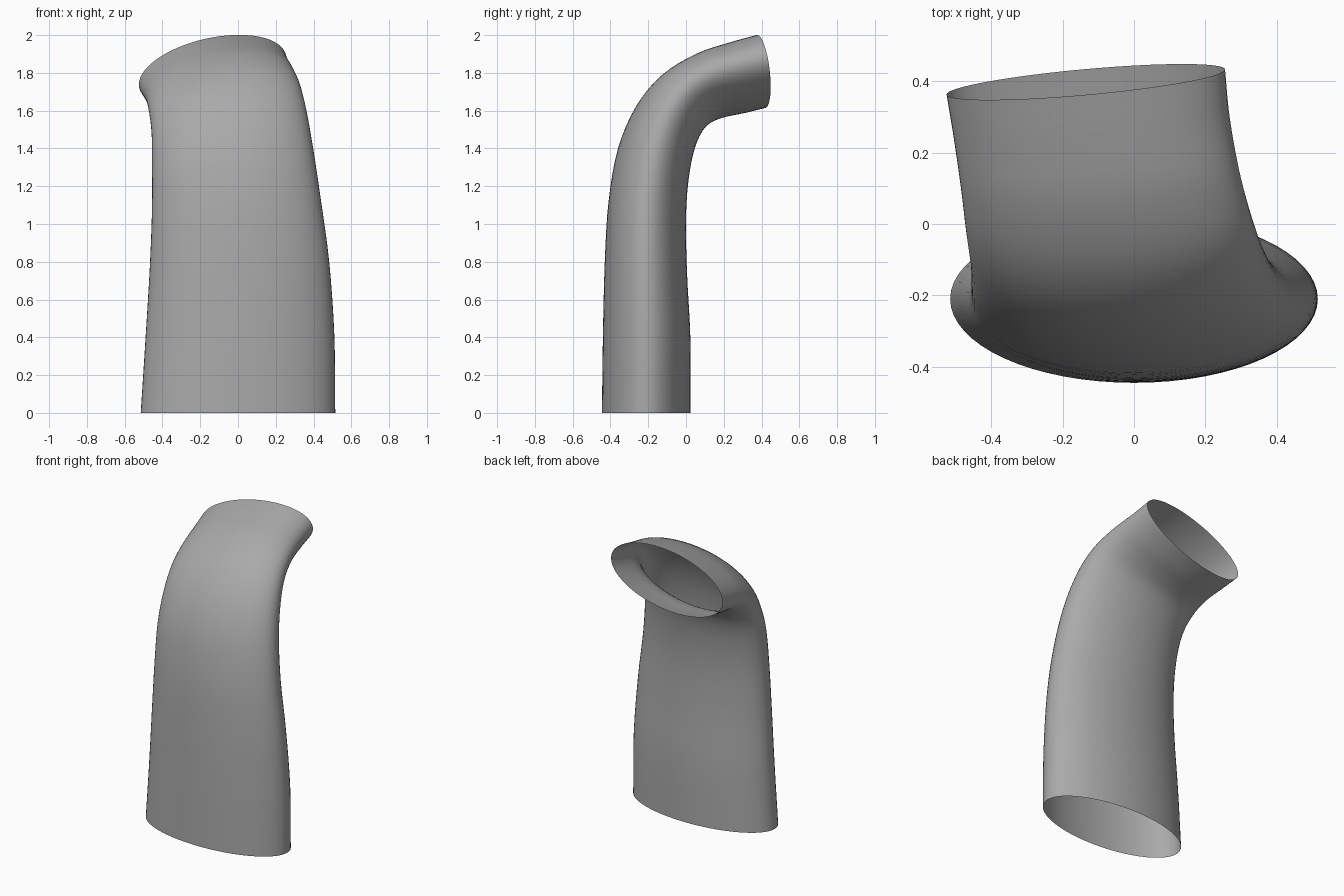
import bpy
import bmesh
import math
from mathutils import Vector

cube = bpy.data.objects.get("Cube")
if cube:
    bpy.data.objects.remove(cube, do_unlink=True)

SIDES = 64
STEPS = 4

# Stations along the bent duct: outer (y, z), inner (y, z), right x, left x
stations = [
    (-.445, 0, .025, 0, -.515, .515),
    (-.44, .4, .023, .4, -.49, .51),
    (-.43, .8, .005, .75, -.468, .483),
    (-.41, 1.12, 0, 1.05, -.456, .44),
    (-.36, 1.4, .02, 1.28, -.455, .4),
    (-.265, 1.62, .06, 1.44, -.457, .365),
    (-.13, 1.78, .12, 1.535, -.47, .33),
    (.05, 1.89, .2, 1.575, -.485, .295),
    (.22, 1.948, .32, 1.6, -.505, .268),
    (.362, 1.988, .434, 1.628, -.525, .255),
]


def section(index, station):
    """Centre and the two half axes of one elliptical section."""
    oy, oz, iy, iz, right, left = station
    outer, inner = Vector((0, oy, oz)), Vector((0, iy, iz))
    centre = (outer + inner) / 2 + Vector(((right + left) / 2, 0, 0))
    twist_y = .035 * max(0, (index - 3) / 6)
    twist_z = .07 * min(1, index / 6)
    side = Vector(((left - right) / 2, twist_y, twist_z))
    return centre, side, (outer - inner) / 2


def smooth_between(a, b, c, d, t):
    """Catmull-Rom blend from b to c."""
    return b + .5 * t * (c - a + t * (2 * a - 5 * b + 4 * c - d
                                      + t * (3 * (b - c) + d - a)))


keys = [section(i, s) for i, s in enumerate(stations)]
first = tuple(2 * p - q for p, q in zip(keys[0], keys[1]))
last = tuple(2 * p - q for p, q in zip(keys[-1], keys[-2]))
padded = [first] + keys + [last]

sections = []
for k in range(len(keys) - 1):
    for step in range(STEPS):
        sections.append([smooth_between(*four, step / STEPS)
                         for four in zip(*padded[k:k + 4])])
sections.append(keys[-1])

# Open-ended duct skin
bm = bmesh.new()
rings = []
for centre, side, across in sections:
    ring = []
    for n in range(SIDES):
        angle = math.tau * n / SIDES
        ring.append(bm.verts.new(centre + side * math.cos(angle) + across * math.sin(angle)))
    rings.append(ring)
for low, high in zip(rings, rings[1:]):
    for n in range(SIDES):
        m = (n + 1) % SIDES
        bm.faces.new((low[n], high[n], high[m], low[m]))

mesh = bpy.data.meshes.new("bent_duct")
bm.to_mesh(mesh)
bm.free()
duct = bpy.data.objects.new("bent_duct", mesh)
bpy.context.collection.objects.link(duct)

# Plain grey material
grey = bpy.data.materials.new("plain_grey")
grey.use_nodes = True
colour = (.4, .4, .4, 1)
grey.diffuse_color = colour
grey.node_tree.nodes["Principled BSDF"].inputs["Base Color"].default_value = colour
mesh.materials.append(grey)

bpy.context.view_layer.objects.active = duct
duct.select_set(True)
bpy.ops.object.shade_smooth_by_angle(angle=math.radians(40))
